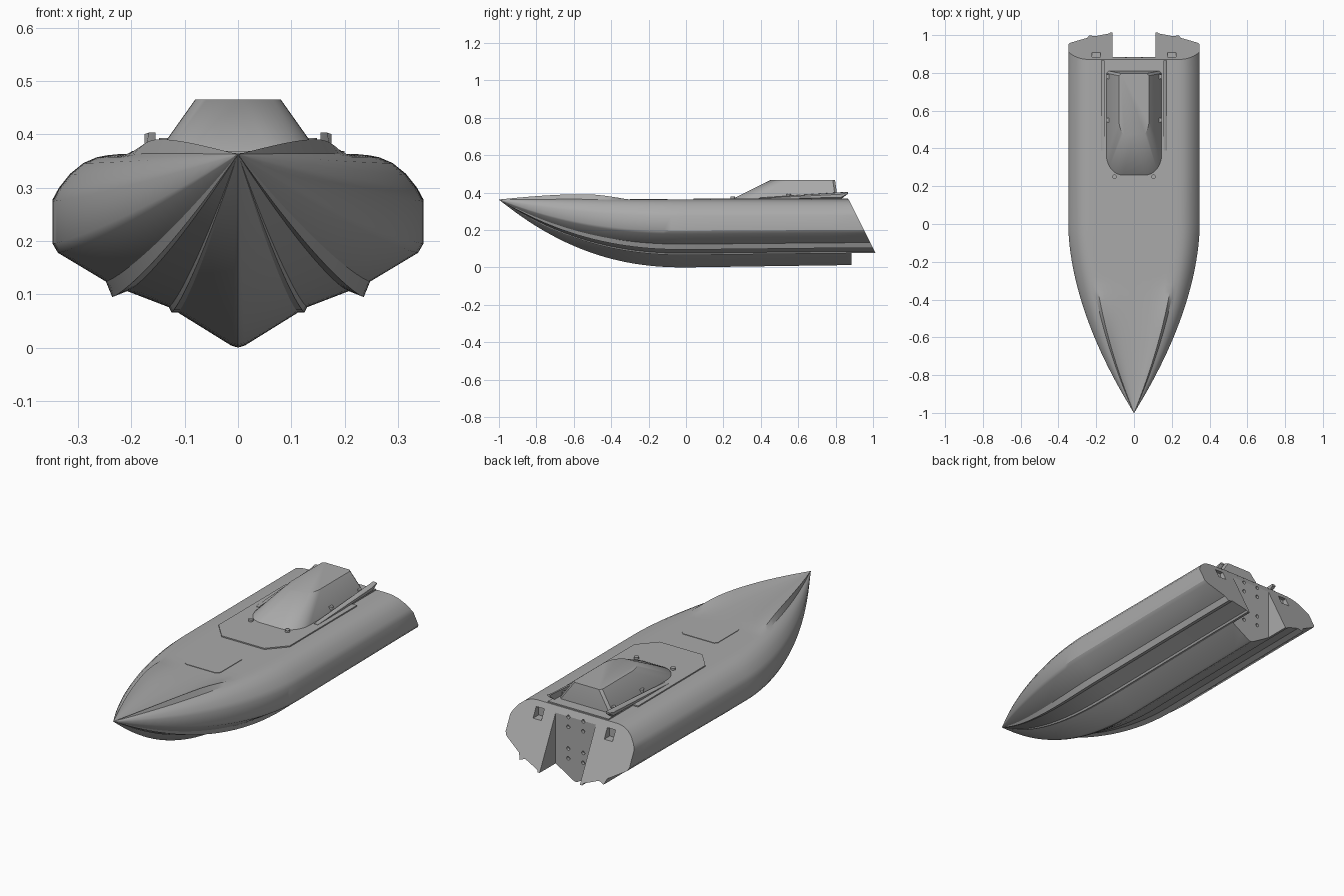
import bpy, bmesh, math
from mathutils import Vector, Matrix

old = bpy.data.objects.get("Cube")
if old:
    bpy.data.objects.remove(old)

grey = bpy.data.materials.new("plain grey")
grey.use_nodes = True
grey.diffuse_color = (0.4, 0.4, 0.4, 1)
grey.node_tree.nodes["Principled BSDF"].inputs["Base Color"].default_value = (0.4, 0.4, 0.4, 1)


def finish(bm, name, angle=30):
    bmesh.ops.recalc_face_normals(bm, faces=bm.faces)
    mesh = bpy.data.meshes.new(name)
    bm.to_mesh(mesh)
    bm.free()
    mesh.materials.append(grey)
    ob = bpy.data.objects.new(name, mesh)
    bpy.context.collection.objects.link(ob)
    smooth(ob, angle)
    return ob


def smooth(ob, angle=30):
    bpy.ops.object.select_all(action='DESELECT')
    ob.select_set(True)
    bpy.context.view_layer.objects.active = ob
    bpy.ops.object.shade_smooth_by_angle(angle=math.radians(angle))


def loft(bm, rings):
    rows = [[bm.verts.new(p) for p in ring] for ring in rings]
    n = len(rows[0])
    for a, b in zip(rows, rows[1:]):
        for i in range(n):
            bm.faces.new((a[i], a[(i + 1) % n], b[(i + 1) % n], b[i]))
    bm.faces.new(rows[0][::-1])
    bm.faces.new(rows[-1])


def both_sides(half):
    """Close a half outline by mirroring it over x = 0."""
    return half + [(-p[0],) + tuple(p[1:]) for p in reversed(half) if p[0] > 1e-6]


def box(bm, centre, size):
    m = Matrix.Translation(centre) @ Matrix.Diagonal((*size, 1))
    bmesh.ops.create_cube(bm, size=1, matrix=m)


def cylinder(bm, centre, radius, depth, axis=(0, 0, 1)):
    rot = Vector((0, 0, 1)).rotation_difference(Vector(axis)).to_matrix().to_4x4()
    bmesh.ops.create_cone(bm, cap_ends=True, segments=16, radius1=radius, radius2=radius,
                          depth=depth, matrix=Matrix.Translation(centre) @ rot)


# Hull section: keel, two spray rails, chine, rounded shoulder, deck.
# Third value is the share of the bow bulwark height.
DECK = 0.363
section = [(0, 0, 0), (0.013, 0.004, 0), (0.113, 0.066, 0), (0.125, 0.066, 0),
           (0.13, 0.076, 0), (0.208, 0.106, 0), (0.236, 0.095, 0), (0.248, 0.124, 0),
           (0.338, 0.178, 0), (0.348, 0.195, 0), (0.348, 0.275, 0), (0.336, 0.298, 0),
           (0.315, 0.325, 0), (0.29, 0.346, 0), (0.265, 0.357, 0), (0.245, 0.361, 0.1),
           (0.225, DECK, 1), (0.19, DECK, 0.6), (0.15, DECK, 0.3), (0.1, DECK, 0.1),
           (0, DECK, 0)]


def hull_ring(y):
    t = max(0, -y)
    width = max(0.004, 1 - t ** 1.8)
    depth = max(0.004, 1 - t ** 2.25)
    if y > 0:
        depth -= 0.04 * y
    if y < -0.55:
        bump = math.sin((y + 1) / 0.45 * math.pi / 2)
    else:
        bump = max(0, math.cos((y + 0.55) / 0.24 * math.pi / 2)) if y < -0.31 else 0
    ring = []
    for x, z, share in section:
        zz = DECK - (DECK - z) * depth
        # The last ring leans back into a raked transom
        yy = 0.87 + (DECK - zz) * 0.5 if y > 0.8 else y
        ring.append((x * width, yy, zz + 0.028 * bump * share))
    return both_sides(ring)


bm = bmesh.new()
stations = [-1 + 0.04 * i for i in range(26)] + [0.2, 0.4, 0.6, 0.78, 0.87]
loft(bm, [hull_ring(y) for y in stations])
hull = finish(bm, "hull")

# Drive notch, transom pockets and bolt holes
bm = bmesh.new()
box(bm, (0, 1.085, 0.2), (0.226, 0.4, 0.8))
for s in (-1, 1):
    box(bm, (s * 0.2, 0.895, 0.31), (0.046, 0.06, 0.05))
    for z in (0.12, 0.17, 0.28, 0.33):
        cylinder(bm, (s * 0.042, 0.885, z), 0.009, 0.03, (0, 1, 0))
cutter = finish(bm, "cutter")
cutter.hide_render = True
bpy.context.view_layer.objects.active = hull
mod = hull.modifiers.new("cut", 'BOOLEAN')
mod.operation = 'DIFFERENCE'
mod.solver = 'EXACT'
mod.use_self = True
mod.object = cutter
bpy.ops.object.modifier_apply(modifier="cut")
bpy.data.objects.remove(cutter)
smooth(hull)


def plate(name, half, z0, z1):
    bm = bmesh.new()
    loft(bm, [[(x, y, z) for x, y in both_sides(half)] for z in (z0, z1)])
    return finish(bm, name)


def rounded_half(half_width, y0, y1, rx, ry, steps=10):
    """Half outline with a rounded front corner, front centre to back."""
    pts = [(0, y0)]
    for i in range(steps + 1):
        a = i / steps * math.pi / 2
        pts.append((half_width - rx + rx * math.sin(a), y0 + ry - ry * math.cos(a)))
    return pts + [(half_width, y1 - 0.012), (half_width - 0.012, y1)]


# Cabin platform and foredeck hatch
plate("cabin_platform", [(0.12, 0.04), (0.2, 0.13), (0.2, 0.67), (0.17, 0.67), (0.17, 0.865)],
      0.355, 0.369)
hatch = rounded_half(0.1, -0.3, -0.1, 0.025, 0.025, 5)
plate("foredeck_hatch", hatch, 0.359, 0.3655)

# Cabin: rounded base lofted up to a narrower flat roof
bm = bmesh.new()
levels = [(0.36, rounded_half(0.148, 0.25, 0.81, 0.09, 0.11)),
          (0.373, rounded_half(0.146, 0.262, 0.81, 0.09, 0.11)),
          (0.466, rounded_half(0.08, 0.45, 0.797, 0.074, 0.1))]
loft(bm, [[(x, y, z) for x, y in both_sides(half)] for z, half in levels])
finish(bm, "cabin")

# Side rails, rising towards the stern, with a rounded outer edge
rail_profile = [(0.155, 0), (0.166, 0), (0.175, 0.25), (0.175, 0.7), (0.168, 0.93), (0.155, 1)]
for s, side in ((1, "left"), (-1, "right")):
    bm = bmesh.new()
    rings = []
    for y, low, high in ((0.39, 0.362, 0.372), (0.83, 0.366, 0.402), (0.865, 0.393, 0.404)):
        rings.append([(s * x, y, low + (high - low) * h) for x, h in rail_profile])
    loft(bm, rings)
    finish(bm, side + "_rail", 40)

# Cabin screws
bm = bmesh.new()
for s in (-1, 1):
    for x, y, z in ((0.103, 0.25, 0.371), (0.136, 0.55, 0.385), (0.136, 0.78, 0.385)):
        cylinder(bm, (s * x, y, z), 0.012, 0.016)
finish(bm, "cabin_screws")
